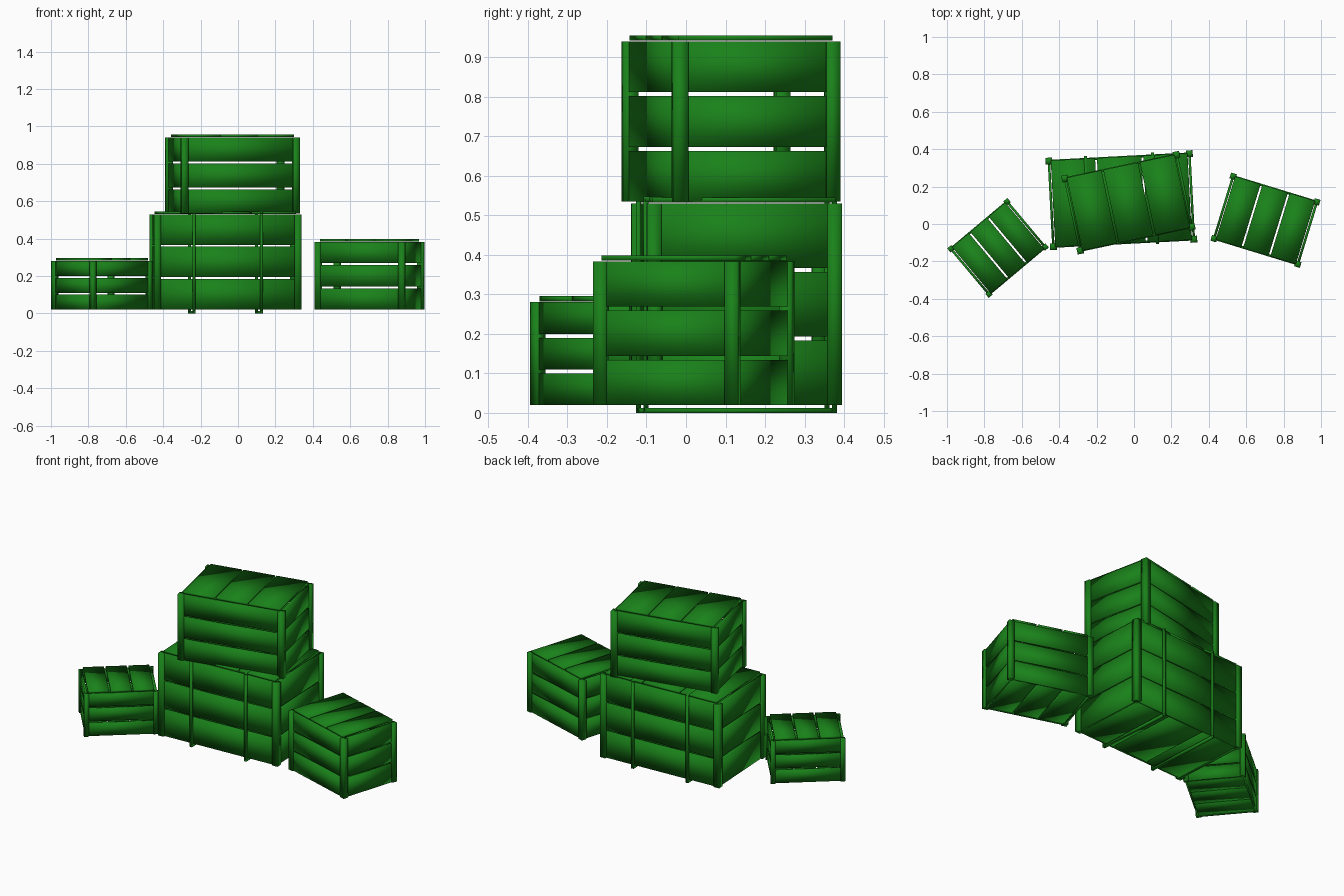
import bpy
from math import radians
from mathutils import Matrix

if "Cube" in bpy.data.objects:
    bpy.data.objects.remove(bpy.data.objects["Cube"])

green = bpy.data.materials.new("green_paint")
green.diffuse_color = (0.01, 0.22, 0.01, 1)
green.use_nodes = True
green.node_tree.nodes["Principled BSDF"].inputs["Base Color"].default_value = green.diffuse_color


def box(name, frame, center, size):
    """Softly shaded plank, placed in the frame of its crate."""
    bpy.ops.mesh.primitive_cube_add(size=1)
    ob = bpy.context.object
    ob.name = name
    ob.data.transform(Matrix.LocRotScale(center, None, size))
    ob.matrix_world = frame
    ob.data.materials.append(green)
    for p in ob.data.polygons:
        p.use_smooth = True
    return ob


def crate(name, x, y, angle, w, d, z0, z1, post):
    """Slatted crate: corner posts, three slats a side, planked lid and base."""
    frame = Matrix.Translation((x, y, z0)) @ Matrix.Rotation(radians(angle), 4, 'Z')
    h, t, gap = z1 - z0, 0.013, 0.01
    px, py = (w - post) / 2, (d - post) / 2

    # corner posts
    for sx in (-1, 1):
        for sy in (-1, 1):
            box(name + "_post", frame, (sx * px, sy * py, h / 2), (post, post, h))

    # side slats, centred between the posts
    slat = (h - 2 * gap) / 3
    for i in range(3):
        z = slat / 2 + i * (slat + gap)
        for s in (-1, 1):
            box(name + "_long_slat", frame, (0, s * py, z), (w - post, t, slat))
            box(name + "_end_slat", frame, (s * px, 0, z), (t, d - post, slat))

    # lid and base planks
    lid_w, lid_d = w - post - 0.02, d - post + 0.005
    plank = (lid_w - 2 * gap) / 3
    for i in (-1, 0, 1):
        cx = i * (plank + gap)
        box(name + "_lid_plank", frame, (cx, 0, h + 0.009), (plank, lid_d, t))
        box(name + "_base_plank", frame, (cx, 0, t / 2), (plank, lid_d - 0.01, t))
    return frame


# crates: x, y, angle, width, depth, bottom, top, post size
big = crate("large_crate", -0.0675, 0.1275, 3, 0.788, 0.494, 0.02, 0.53, 0.036)
crate("upper_crate", -0.03, 0.114, 12, 0.645, 0.43, 0.535, 0.94, 0.036)
crate("right_crate", 0.703, 0.02, -17, 0.50, 0.38, 0.02, 0.383, 0.032)
crate("left_crate", -0.727, -0.128, 40, 0.42, 0.345, 0.02, 0.28, 0.028)

# two straps wrapped around the large crate
for sx in (-0.18, 0.18):
    for sy in (-1, 1):
        box("strap_side", big, (sx, sy * 0.239, 0.2525), (0.016, 0.012, 0.545))
    for z in (-0.014, 0.521):
        box("strap_run", big, (sx, 0, z), (0.016, 0.49, 0.012))
